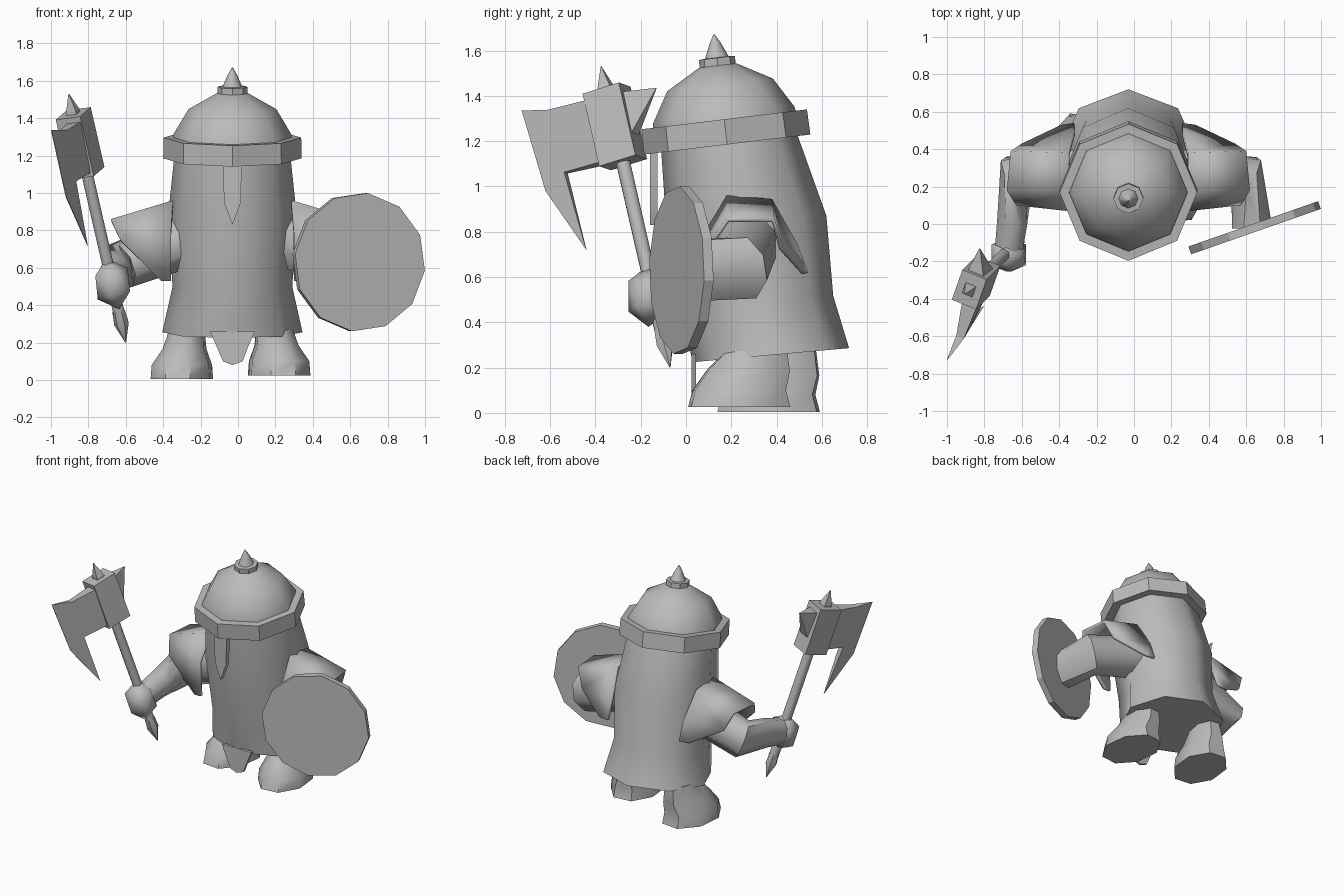
import bpy, bmesh, math
from mathutils import Vector as V, Matrix

if "Cube" in bpy.data.objects:
    bpy.data.objects.remove(bpy.data.objects["Cube"])

CX = -0.03  # symmetry line of the figure
grey = bpy.data.materials.new("grey")
grey.diffuse_color = (0.5, 0.5, 0.5, 1)
grey.use_nodes = True
grey.node_tree.nodes["Principled BSDF"].inputs["Base Color"].default_value = grey.diffuse_color


def finish(name, bm, smooth=50):
    bmesh.ops.recalc_face_normals(bm, faces=bm.faces)
    me = bpy.data.meshes.new(name)
    bm.to_mesh(me)
    bm.free()
    me.materials.append(grey)
    ob = bpy.data.objects.new(name, me)
    bpy.context.collection.objects.link(ob)
    if smooth:
        bpy.ops.object.select_all(action='DESELECT')
        ob.select_set(True)
        bpy.context.view_layer.objects.active = ob
        bpy.ops.object.shade_smooth_by_angle(angle=math.radians(smooth))
    return ob


def loft(name, rings, closed=True, smooth=50):
    """Skin a list of point rings; closed rings get end caps."""
    bm = bmesh.new()
    vs = [[bm.verts.new(p) for p in r] for r in rings]
    n = len(vs[0])
    for a, b in zip(vs, vs[1:]):
        for i in range(n if closed else n - 1):
            j = (i + 1) % n
            bm.faces.new((a[i], a[j], b[j], b[i]))
    if closed:
        bm.faces.new(vs[0])
        bm.faces.new(vs[-1])
    return finish(name, bm, smooth)


def ring(c, u, v, n=8, phase=0.0):
    out = []
    for i in range(n):
        a = math.tau * i / n + phase
        out.append(V(c) + V(u) * math.cos(a) + V(v) * math.sin(a))
    return out


def tube(name, pts, radii, n=8, up=(0, 0, 1), smooth=50):
    """Sweep an ellipse (side radius, up radius) along a path."""
    pts = [V(p) for p in pts]
    rings = []
    for i, p in enumerate(pts):
        t = (pts[min(i + 1, len(pts) - 1)] - pts[max(i - 1, 0)]).normalized()
        s = t.cross(V(up)).normalized()
        w = s.cross(t)
        rings.append(ring(p, s * radii[i][0], w * radii[i][1], n, math.pi / n))
    return loft(name, rings, smooth=smooth)


# robe: (y centre, z, x radius, y radius, slope along y)
loft("robe", [ring((CX, cy, z), (rx, 0, 0), (0, ry, ry * s)) for cy, z, rx, ry, s in [
    (0.375, 0.255, 0.375, 0.345, 0.09), (0.31, 0.50, 0.32, 0.34, 0.05),
    (0.265, 0.87, 0.345, 0.355, 0.0), (0.19, 1.20, 0.31, 0.30, 0.11)]])

# helmet parts turn around one tilted axis
TILT = V((0, -0.12, 1)).normalized()
BACK = V((0, 1, 0.12)).normalized()


def helmet(name, prof, smooth=50):
    base = V((CX, 0.182, 1.185))
    loft(name, [ring(base + TILT * h, (r, 0, 0), BACK * r) for r, h in prof], smooth=smooth)


helmet("helmet_brim", [(0.30, 0.0), (0.37, 0.0), (0.368, 0.112), (0.32, 0.112)], 30)
helmet("helmet_dome", [(0.32, 0.09), (0.315, 0.13), (0.235, 0.265), (0.085, 0.35), (0.05, 0.355)])
helmet("helmet_collar", [(0.08, 0.33), (0.08, 0.385), (0.055, 0.387)], 30)
helmet("helmet_spike", [(0.055, 0.38), (0.025, 0.45), (0.002, 0.49)])


def plate(name, outline, y, t):
    loft(name, [[V((x, y + d, z)) for x, z in outline] for d in (0, t)], smooth=30)


plate("nose_guard", [(-0.08, 1.18), (0.02, 1.18), (0.015, 0.95), (-0.03, 0.83), (-0.075, 0.95)],
      -0.16, 0.035)
plate("beard_tip", [(-0.15, 0.26), (0.09, 0.26), (0.055, 0.18), (0.025, 0.10),
                    (-0.03, 0.08), (-0.08, 0.10), (-0.115, 0.18)], 0.025, 0.02)

# feet, turned slightly outward, one set further back
for name, cx, dy, dz, ang in (("right_foot", 0.22, 0.0, 0.025, 6), ("left_foot", -0.30, 0.13, 0.005, -6)):
    rot = Matrix.Rotation(math.radians(ang), 3, 'Z')
    rings = []
    for cy, z, rx, ry, dx in ((0.0, 0.0, 0.165, 0.225, 0), (0.0, 0.075, 0.16, 0.205, 0),
                              (0.04, 0.16, 0.115, 0.185, 0.01), (0.09, 0.28, 0.09, 0.12, 0.02)):
        side = -1 if cx > 0 else 1
        rings.append([rot @ p + V((cx, 0.235 + dy, dz)) for p in
                      ring((dx * side, cy, z), (rx * 1.04, 0, 0), (0, ry * 1.06, 0), 8, math.pi / 8)])
    loft(name, rings)

# shoulder pads: arched shells with flaps in front and behind
inner = [(0.33, 0.08, 0.53), (0.33, 0.07, 0.78), (0.32, 0.18, 0.96),
         (0.32, 0.38, 0.945), (0.29, 0.49, 0.75), (0.29, 0.54, 0.62)]
outer = [(0.38, 0.08, 0.53), (0.60, 0.10, 0.75), (0.65, 0.18, 0.86),
         (0.63, 0.39, 0.86), (0.57, 0.43, 0.73), (0.36, 0.53, 0.62)]
for name, s in (("left_shoulder_pad", -1), ("right_shoulder_pad", 1)):
    pad = loft(name, [[V((CX + s * x, y, z)) for x, y, z in r] for r in (inner, outer)], closed=False)
    sol = pad.modifiers.new("thickness", 'SOLIDIFY')
    sol.thickness = 0.02

# arms
tube("left_arm", [(-0.28, 0.27, 0.74), (-0.63, 0.25, 0.61), (-0.65, 0.02, 0.57), (-0.67, -0.14, 0.53)],
     [(0.14, 0.15), (0.13, 0.13), (0.088, 0.10), (0.08, 0.09)])
tube("right_arm", [(0.22, 0.27, 0.75), (0.60, 0.25, 0.64), (0.63, -0.01, 0.625)],
     [(0.14, 0.15), (0.13, 0.15), (0.115, 0.145)])

# fist around the shaft
bm = bmesh.new()
bmesh.ops.create_icosphere(bm, subdivisions=1, radius=1)
bm.transform(Matrix.Translation((-0.67, -0.165, 0.515)) @ Matrix.Rotation(-0.25, 4, 'Y')
             @ Matrix.Diagonal((0.11, 0.105, 0.14, 1)))
finish("left_hand", bm)

# shield
nrm = V((0.33, -0.944, 0)).normalized()
across = V((0.944, 0.33, 0)).normalized()
loft("shield", [ring(V((0.645, -0.02, 0.63)) + nrm * d, across * 0.37, (0, 0, 0.372), 12, math.radians(83))
                for d in (-0.022, 0.022)], smooth=25)

# axe: everything follows the leaning shaft
foot, top = V((-0.60, -0.07, 0.20)), V((-0.905, -0.375, 1.53))
axis = (top - foot).normalized()
edge = V((-0.37, -0.93, 0))
edge = (edge - axis * edge.dot(axis)).normalized()
flat = axis.cross(edge).normalized()


def on_axis(z):
    return foot + (top - foot) * ((z - foot.z) / (top.z - foot.z))


def shaft(name, prof, n, smooth=50):
    loft(name, [ring(on_axis(z), edge * r, flat * r, n, math.pi / 4) for z, r in prof], smooth=smooth)


shaft("axe_shaft", [(0.33, 0.033), (1.2, 0.033)], 8)
shaft("axe_pommel", [(0.20, 0.002), (0.30, 0.04), (0.37, 0.034)], 6, 30)
shaft("axe_spike", [(1.40, 0.045), (1.44, 0.04), (1.53, 0.002)], 4, 0)
loft("axe_block", [ring(on_axis(z), edge * 0.125, flat * 0.10, 4, math.pi / 4) for z in (1.105, 1.425)], smooth=0)

# blade: thick at the block, thin at the cutting edge
blade = [((-0.86, -0.36, 1.39), 0.05), ((-0.93, -0.605, 1.335), 0.022), ((-0.998, -0.725, 1.335), 0.002),
         ((-0.92, -0.62, 0.98), 0.002), ((-0.805, -0.44, 0.72), 0.002), ((-0.885, -0.53, 1.06), 0.022),
         ((-0.82, -0.33, 1.11), 0.05)]
loft("axe_blade", [[V(p) + flat * t * s for p, t in blade] for s in (-1, 1)], smooth=0)
beak = [((-0.85, -0.28, 1.41), 0.05), ((-0.825, -0.13, 1.435), 0.002), ((-0.79, -0.24, 1.20), 0.05)]
loft("axe_beak", [[V(p) + flat * t * s for p, t in beak] for s in (-1, 1)], smooth=0)
